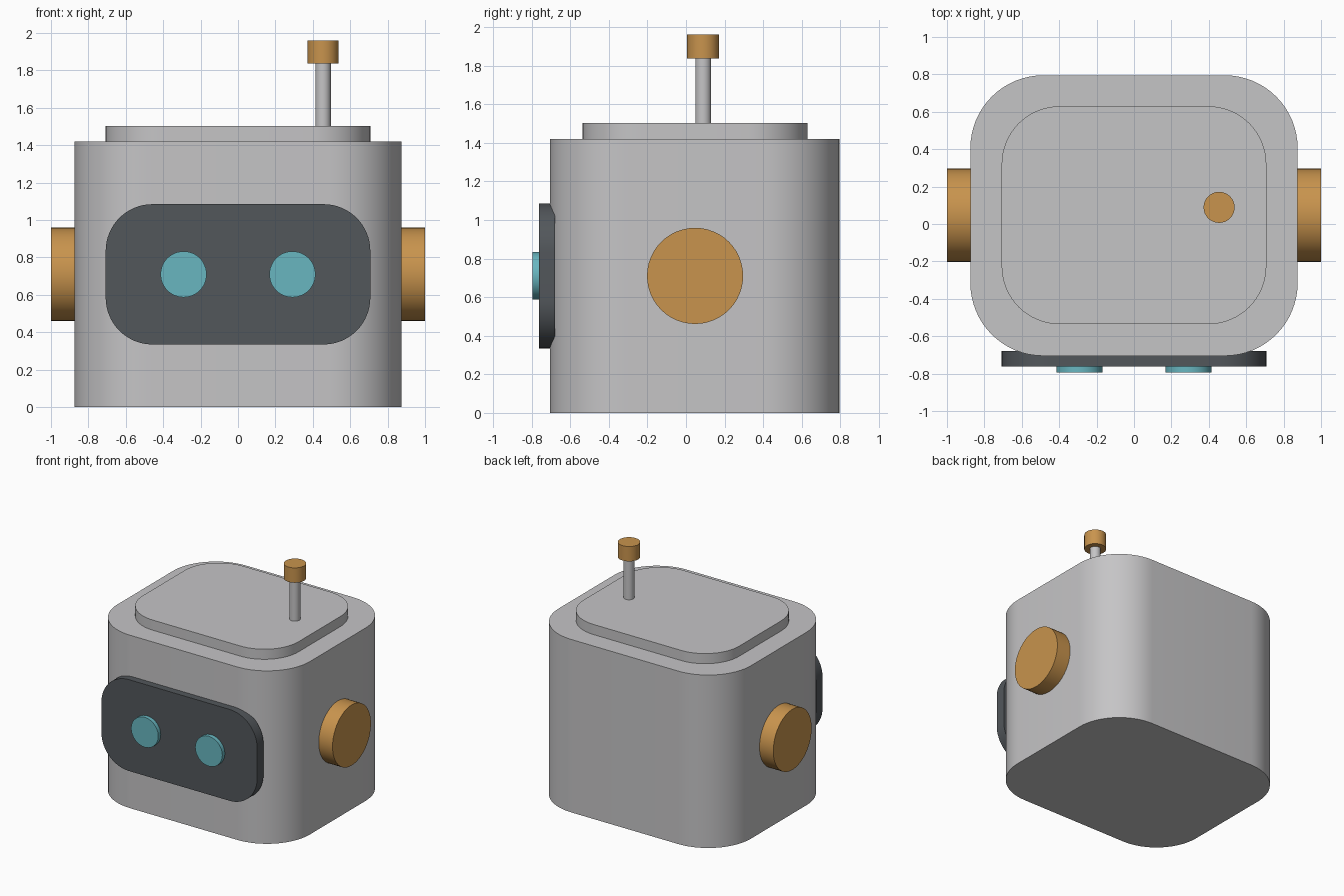
import bpy
import math
from mathutils import Matrix, Vector

if "Cube" in bpy.data.objects:
    bpy.data.objects.remove(bpy.data.objects["Cube"], do_unlink=True)


def make_material(name, rgb):
    mat = bpy.data.materials.new(name)
    mat.use_nodes = True
    color = (*rgb, 1.0)
    mat.diffuse_color = color
    mat.node_tree.nodes["Principled BSDF"].inputs["Base Color"].default_value = color
    return mat


GREY = make_material("light grey shell", (0.56, 0.555, 0.565))
DARK = make_material("charcoal panel", (0.085, 0.095, 0.105))
TEAL = make_material("teal eyes", (0.14, 0.47, 0.53))
ORANGE = make_material("orange trim", (0.58, 0.295, 0.075))


def rounded_outline(width, height, radius, steps=16):
    """Counter-clockwise rectangle outline with round corners."""
    points = []
    for corner, (sx, sy) in enumerate([(1, 1), (-1, 1), (-1, -1), (1, -1)]):
        for i in range(steps + 1):
            a = math.pi / 2 * (corner + i / steps)
            points.append((sx * (width / 2 - radius) + radius * math.cos(a),
                           sy * (height / 2 - radius) + radius * math.sin(a)))
    return points


def circle_outline(radius, sides=48):
    return [(radius * math.cos(math.tau * i / sides), radius * math.sin(math.tau * i / sides))
            for i in range(sides)]


def extrude(name, outline, start, direction, depth, mat):
    """Solid made by pushing an outline from start along direction."""
    n = len(outline)
    direction = Vector(direction)
    if direction.y:
        turn = Matrix.Rotation(math.pi / 2, 3, 'X')
    elif direction.x:
        turn = Matrix.Rotation(math.copysign(math.pi / 2, direction.x), 3, 'Y')
    else:
        turn = Matrix.Identity(3)
    verts = [turn @ Vector((u, v, w)) for w in (0, depth) for u, v in outline]
    faces = [tuple(reversed(range(n))), tuple(range(n, 2 * n))]
    faces += [(i, (i + 1) % n, n + (i + 1) % n, n + i) for i in range(n)]
    mesh = bpy.data.meshes.new(name)
    mesh.from_pydata(verts, [], faces)
    mesh.materials.append(mat)
    obj = bpy.data.objects.new(name, mesh)
    obj.location = start
    bpy.context.collection.objects.link(obj)
    # smooth the sides, keep the rims sharp
    bpy.ops.object.select_all(action='DESELECT')
    obj.select_set(True)
    bpy.context.view_layer.objects.active = obj
    bpy.ops.object.shade_smooth_by_angle(angle=math.radians(40))
    return obj


UP, FRONT = (0, 0, 1), (0, -1, 0)
FACE_Z = 0.71

# head and lid
extrude("head_shell", rounded_outline(1.75, 1.5, 0.39), (0, 0.045, 0), UP, 1.42, GREY)
extrude("top_lid", rounded_outline(1.415, 1.165, 0.31), (0, 0.047, 1.42), UP, 0.083, GREY)

# face panel
extrude("face_panel", rounded_outline(1.415, 0.75, 0.25), (0, -0.68, FACE_Z), FRONT, 0.082, DARK)

# paired eyes and ears
for side, sx in (("left", 1), ("right", -1)):
    extrude(side + "_eye", circle_outline(0.123), (sx * 0.291, -0.75, FACE_Z), FRONT, 0.045, TEAL)
    extrude(side + "_ear", circle_outline(0.249), (sx * 0.83, 0.047, FACE_Z), (sx, 0, 0), 0.17, ORANGE)

# antenna
extrude("antenna_rod", circle_outline(0.041, 32), (0.455, 0.089, 1.5), UP, 0.35, GREY)
extrude("antenna_knob", circle_outline(0.083, 32), (0.455, 0.089, 1.838), UP, 0.122, ORANGE)
